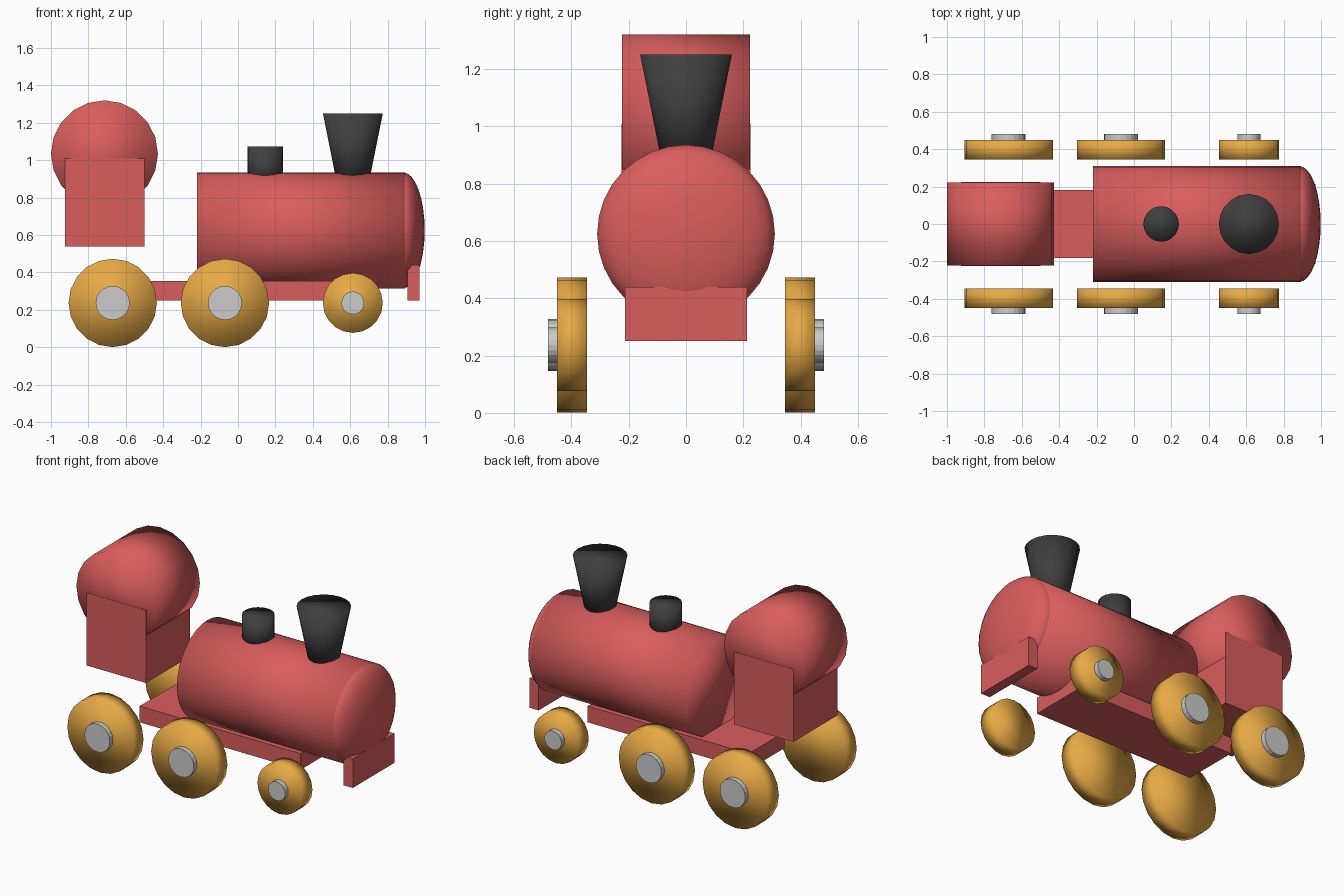
import bpy, bmesh
from math import pi
from mathutils import Matrix

if "Cube" in bpy.data.objects:
    bpy.data.objects.remove(bpy.data.objects["Cube"])

def material(name, color):
    m = bpy.data.materials.new(name)
    m.diffuse_color = (*color, 1)
    m.use_nodes = True
    m.node_tree.nodes["Principled BSDF"].inputs["Base Color"].default_value = m.diffuse_color
    return m

RED = material("red_paint", (0.70, 0.11, 0.11))
GOLD = material("yellow_paint", (0.80, 0.40, 0.06))
DARK = material("dark_iron", (0.05, 0.05, 0.05))
STEEL = material("steel", (0.55, 0.55, 0.57))

def finish(name, bm, mat, smooth):
    me = bpy.data.meshes.new(name)
    for f in bm.faces:
        f.smooth = smooth
    bm.to_mesh(me)
    bm.free()
    me.materials.append(mat)
    ob = bpy.data.objects.new(name, me)
    bpy.context.collection.objects.link(ob)
    return ob

def box(name, x0, x1, y0, y1, z0, z1, mat):
    bm = bmesh.new()
    bmesh.ops.create_cube(bm, size=1)
    bmesh.ops.scale(bm, vec=(x1 - x0, y1 - y0, z1 - z0), verts=bm.verts)
    bmesh.ops.translate(bm, vec=((x0 + x1) / 2, (y0 + y1) / 2, (z0 + z1) / 2), verts=bm.verts)
    return finish(name, bm, mat, False)

def cylinder(name, center, length, r, axis, mat, top=None, sides=20, smooth=True):
    bm = bmesh.new()
    bmesh.ops.create_cone(bm, cap_ends=True, segments=sides, radius1=r,
                          radius2=r if top is None else top, depth=length)
    rot = {"x": Matrix.Rotation(pi / 2, 4, "Y"),
           "y": Matrix.Rotation(pi / 2, 4, "X"), "z": Matrix()}[axis]
    bmesh.ops.transform(bm, matrix=Matrix.Translation(center) @ rot, verts=bm.verts)
    return finish(name, bm, mat, smooth)

# Chassis, front bumper and cab
box("chassis", -0.575, 0.575, -0.183, 0.183, 0.25, 0.355, RED)
box("bumper", 0.905, 0.97, -0.213, 0.213, 0.25, 0.44, RED)
box("cab", -0.925, -0.50, -0.225, 0.225, 0.54, 1.01, RED)
cylinder("cab_roof", (-0.714, 0, 1.034), 0.446, 0.286, "y", RED)

# Boiler with flattened round nose
cylinder("boiler", (0.336, 0, 0.625), 1.112, 0.31, "x", RED, sides=32)
bm = bmesh.new()
bmesh.ops.create_uvsphere(bm, u_segments=32, v_segments=16, radius=1)
bmesh.ops.transform(bm, matrix=Matrix.Translation((0.885, 0, 0.625))
                    @ Matrix.Diagonal((0.113, 0.309, 0.309, 1)), verts=bm.verts)
finish("boiler_nose", bm, RED, True)

# Chimney and steam dome
cylinder("chimney", (0.614, 0, 1.055), 0.39, 0.082, "z", DARK, top=0.16)
cylinder("steam_dome", (0.145, 0, 0.97), 0.205, 0.095, "z", DARK)

# Wheels and hub caps on both sides
for label, x, r, hub in (("rear", -0.67, 0.236, 0.091), ("middle", -0.07, 0.236, 0.091),
                         ("front", 0.614, 0.16, 0.061)):
    for side, s in (("left", -1), ("right", 1)):
        z = 0.237
        cylinder(f"{label}_wheel_{side}", (x, s * 0.3975, z), 0.105, r, "y", GOLD)
        cylinder(f"{label}_hub_{side}", (x, s * 0.46, z), 0.044, hub, "y", STEEL, smooth=False)
